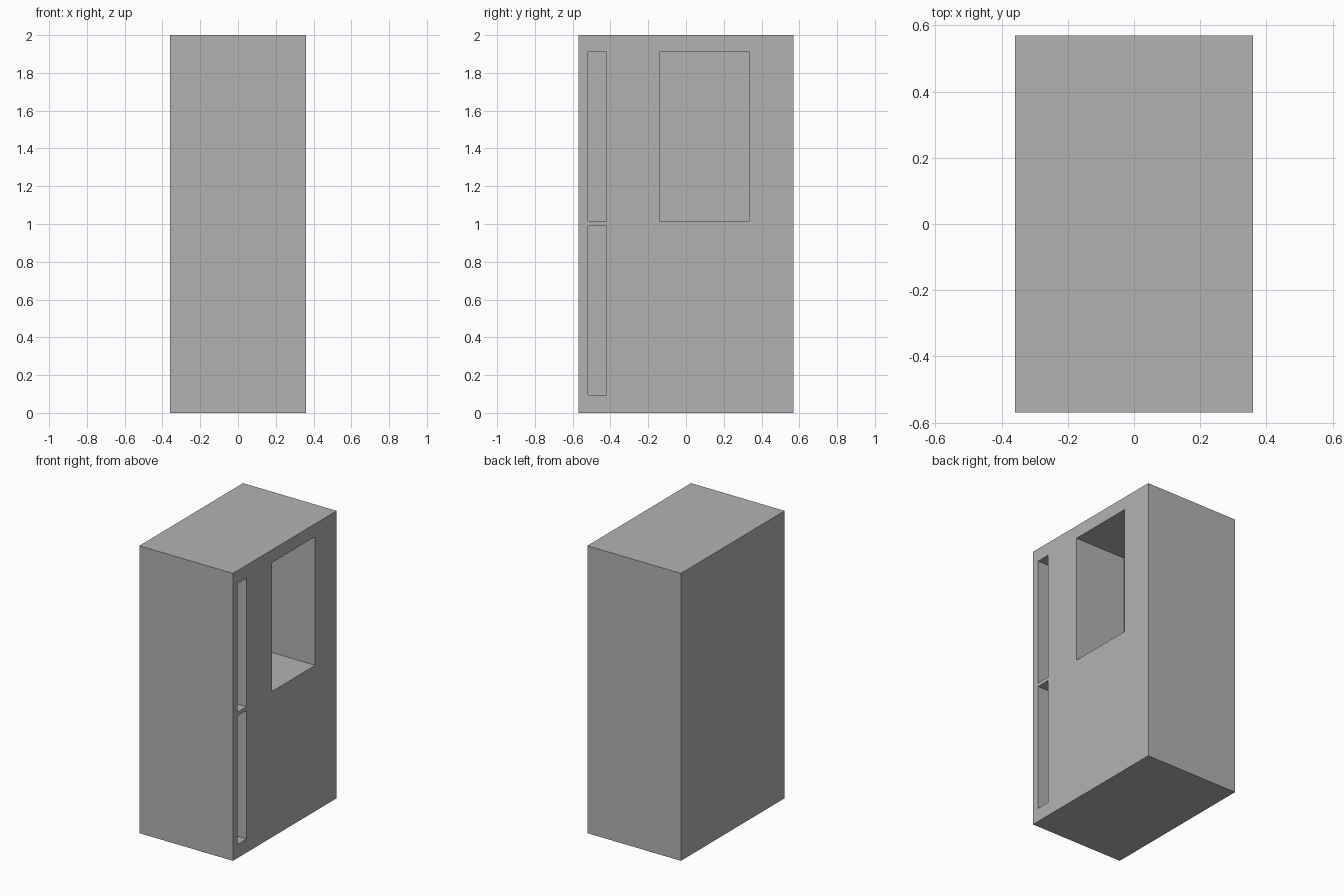
import bpy

# Remove the default object
default = bpy.data.objects.get("Cube")
if default:
    bpy.data.objects.remove(default, do_unlink=True)

WIDTH, DEPTH, HEIGHT = 0.72, 1.14, 2.0
RECESS = 0.395

grey = bpy.data.materials.new("plain grey")
grey.use_nodes = True
colour = (0.45, 0.45, 0.45, 1)
grey.diffuse_color = colour
grey.node_tree.nodes["Principled BSDF"].inputs["Base Color"].default_value = colour


def box(name, low, high):
    """Add a box between two opposite corners."""
    bpy.ops.mesh.primitive_cube_add(
        size=1, location=[(a + b) / 2 for a, b in zip(low, high)])
    obj = bpy.context.object
    obj.name = name
    obj.scale = [b - a for a, b in zip(low, high)]
    bpy.ops.object.transform_apply(location=False, rotation=False, scale=True)
    obj.data.materials.append(grey)
    return obj


# Cabinet body
body = box("cabinet_body", (-WIDTH / 2, -DEPTH / 2, 0),
           (WIDTH / 2, DEPTH / 2, HEIGHT))

# Recesses in the +x side: name, y range, z range
recesses = [
    ("upper_slot", (-0.52, -0.42), (1.015, 1.91)),
    ("lower_slot", (-0.52, -0.42), (0.095, 0.99)),
    ("large_recess", (-0.14, 0.335), (1.015, 1.91)),
]
for name, (y0, y1), (z0, z1) in recesses:
    cutter = box(name + "_cutter", (WIDTH / 2 - RECESS, y0, z0),
                 (WIDTH / 2 + 0.1, y1, z1))
    cut = body.modifiers.new(name, "BOOLEAN")
    cut.operation = "DIFFERENCE"
    cut.solver = "EXACT"
    cut.object = cutter
    bpy.context.view_layer.objects.active = body
    bpy.ops.object.modifier_apply(modifier=cut.name)
    bpy.data.objects.remove(cutter, do_unlink=True)
